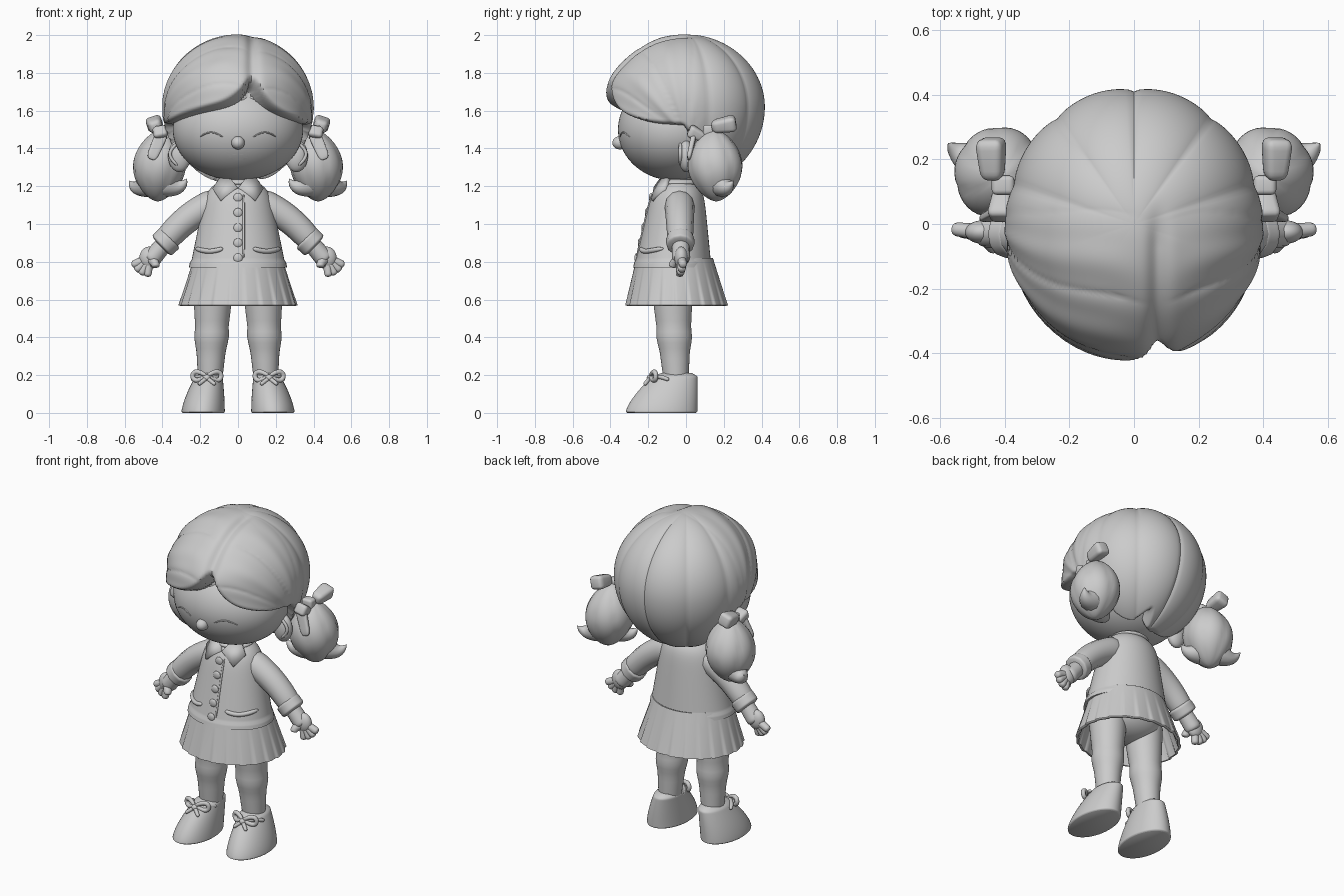
import bpy, bmesh, math
from mathutils import Vector, Matrix
from math import sin, cos, sqrt, pi, tau, exp, hypot, atan2

default_cube = bpy.data.objects.get("Cube")
if default_cube:
    bpy.data.objects.remove(default_cube)

clay = bpy.data.materials.new("plain_grey_clay")
clay.use_nodes = True
clay.diffuse_color = (.6, .6, .6, 1)
clay.node_tree.nodes["Principled BSDF"].inputs["Base Color"].default_value = clay.diffuse_color

# Parameter values from start to end, packed closer at both ends
STEPS = [(1 - cos(pi * k / 32)) / 2 for k in range(33)]


def select(ob):
    bpy.ops.object.select_all(action="DESELECT")
    ob.select_set(True)
    bpy.context.view_layer.objects.active = ob


def finish(ob, mirror):
    """Give the part its material, smooth shading and mirrored twin."""
    ob.data.materials.clear()
    ob.data.materials.append(clay)
    select(ob)
    bpy.ops.object.shade_smooth_by_angle(angle=math.radians(45))
    if mirror:
        ob.modifiers.new("mirror", "MIRROR").use_mirror_merge = False
    return ob


def from_bmesh(name, bm, mirror):
    bmesh.ops.recalc_face_normals(bm, faces=bm.faces)
    mesh = bpy.data.meshes.new(name)
    bm.to_mesh(mesh)
    bm.free()
    ob = bpy.data.objects.new(name, mesh)
    bpy.context.collection.objects.link(ob)
    return finish(ob, mirror)


def loft(name, low, high, size, profile, mirror=False, wave=None, lean=1, sides=48, caps=True):
    """Upright stack of ellipses whose scale follows a profile rule."""
    bm = bmesh.new()
    low, high = Vector(low), Vector(high)
    loops = []
    for t in STEPS:
        centre = low.lerp(high, t ** lean)
        centre.z = low.z + (high.z - low.z) * t
        loop = []
        for k in range(sides):
            a = tau * k / sides
            s = profile(t) * (wave(a, t) if wave else 1)
            loop.append(bm.verts.new(centre + Vector((size[0] * s * cos(a), size[1] * s * sin(a), 0))))
        loops.append(loop)
    for lower, upper in zip(loops, loops[1:]):
        for k in range(sides):
            bm.faces.new((lower[k - 1], lower[k], upper[k], upper[k - 1]))
    if caps:
        bm.faces.new(loops[0])
        bm.faces.new(loops[-1])
    return from_bmesh(name, bm, mirror)


def ball(name, centre, radii, mirror=False, shape=None, sides=32):
    bm = bmesh.new()
    bmesh.ops.create_uvsphere(bm, u_segments=sides, v_segments=sides * 3 // 4, radius=1)
    for v in bm.verts:
        p = shape(v.co) if shape else v.co
        v.co = Vector(centre) + Vector([a * b for a, b in zip(p, radii)])
    return from_bmesh(name, bm, mirror)


def arc(start, end, bend=(0, 0, 0)):
    """Points of a line that bows out by the bend vector at its middle."""
    return [Vector(start).lerp(Vector(end), t) + Vector(bend) * sin(pi * t) for t in STEPS]


def tube(name, points, first, last, mirror=False):
    """Round-ended sweep that tapers from the first radius to the last."""
    curve = bpy.data.curves.new(name, "CURVE")
    curve.dimensions, curve.bevel_depth, curve.bevel_resolution = "3D", 1, 4
    spline = curve.splines.new("POLY")
    spline.points.add(len(points) - 1)
    for q, p, t in zip(spline.points, points, STEPS):
        q.co = (*p, 1)
        q.radius = (first + (last - first) * t) * sqrt(1.001 - abs(2 * t - 1) ** 8)
    ob = bpy.data.objects.new(name, curve)
    bpy.context.collection.objects.link(ob)
    select(ob)
    bpy.ops.object.convert(target="MESH")
    return finish(bpy.context.object, mirror)


def pillow(name, centre, size, tilt=0, roll=0, taper=1, mirror=True):
    """Soft box, narrowed at its lower end."""
    bm = bmesh.new()
    bmesh.ops.create_cube(bm, size=1)
    for v in bm.verts:
        if v.co.z < 0:
            v.co.xy *= taper
    bmesh.ops.bevel(bm, geom=bm.edges[:], offset=.25, segments=4, profile=.5, affect="EDGES")
    turn = Matrix.Rotation(roll, 3, "Y") @ Matrix.Rotation(tilt, 3, "X")
    for v in bm.verts:
        v.co = Vector(centre) + turn @ Vector([a * b for a, b in zip(v.co, size)])
    return from_bmesh(name, bm, mirror)


def ease(a, b, t):
    t = min(1, max(0, (t - a) / (b - a)))
    return t * t * (3 - 2 * t)


# Head with a cut open smile
HEAD, HEAD_SIZE = Vector((0, -.06, 1.5)), Vector((.345, .3, .27))


def face(x, z):
    depth = sqrt(1 - (x / HEAD_SIZE.x) ** 2 - ((z - HEAD.z) / HEAD_SIZE.z) ** 2)
    return Vector((x, HEAD.y - HEAD_SIZE.y * depth, z))


head = ball("head", HEAD, HEAD_SIZE, sides=64)
cutter = ball("mouth_cutter", face(0, 1.385), (.06, .05, .06),
              shape=lambda p: Vector((p.x, p.y, min(p.z, p.x * p.x / 6))))
cutter.hide_render = True
cut = head.modifiers.new("mouth", "BOOLEAN")
cut.operation, cut.object = "DIFFERENCE", cutter
select(head)
bpy.ops.object.modifier_apply(modifier="mouth")
bpy.ops.object.shade_smooth_by_angle(angle=math.radians(45))
bpy.data.objects.remove(cutter)

pillow("upper_teeth", face(0, 1.378) + Vector((0, .02, 0)), (.08, .03, .025), mirror=False)
ball("nose", face(0, 1.43), (.035, .04, .035))
tube("closed_eye", [face(.08 + t / 8, 1.46 + sin(pi * t) / 40) for t in STEPS], .004, .004, True)
ball("ear", (.31, 0, 1.36), (.06, .04, .085), True)
tube("ear_rim", arc((.32, -.03, 1.31), (.32, -.03, 1.43), (.04, 0, 0)), .009, .009, True)

# Hair cap: ribbed shell that tucks inside the head below the fringe line
CROWN, PARTING = 1.62, .075


def fringe(x, y):
    u = hypot(x - PARTING, .02)
    droop = u ** 3 if x < PARTING else u / 3
    return 1.61 + exp(-14 * u) / 5 - droop - ease(-.02, .14, y) / 2


def hair_shape(d):
    p = Vector((d.x * .395, d.y * .42, d.z * (.38 if d.z > 0 else .42)))
    back = ease(-.08, .1, p.y)
    side = abs(p.x - PARTING)
    rib = (sqrt(abs(sin(5 * atan2(p.x, p.y)))) - 1) * ease(0, .35, hypot(p.x, p.y)) / 28
    sweep = atan2(-p.y, p.z + .15) + sin(12 * side) / 30
    lock = (sqrt(abs(sin(6 * sweep + 2 * side))) - .8) * ease(0, .15, side) / 30
    strand = sin(25 * sweep + 9 * side) * ease(0, .2, side) / 220
    groove = exp(-(side / .03) ** 2) * ease(-.05, .1, p.z) / 20
    brow = exp(-((p.z - .13) / .08) ** 2) * ease(.2, .4, -p.y) / 30
    swell = 1.01 + back * rib + (1 - back) * (lock + strand - groove) + brow
    tuck = ease(-.02, .035, p.z + CROWN - fringe(p.x, p.y))
    p *= swell * (.72 + .28 * sqrt(tuck))
    p.z = max(p.z, -.395)
    return p


ball("hair", (0, 0, CROWN), (1, 1, 1), shape=hair_shape, sides=180)

# Pigtails with flicked tips
loft("pigtail", (.425, .16, 1.12), (.405, .15, 1.5), (.135, .14), lambda t: .02 + abs(sin(pi * t)) ** .6,
     True, wave=lambda a, t: .97 + sqrt(abs(sin(3.5 * a + 2 * t))) / 18)
tube("outer_flick", arc((.45, .18, 1.22), (.575, .25, 1.23), (.02, 0, -.03)), .08, .003, True)
tube("inner_flick", arc((.4, .13, 1.22), (.27, .09, 1.24), (-.02, 0, -.03)), .08, .003, True)

# Hair bows
pillow("bow_knot", (.405, .12, 1.495), (.07, .06, .06))
pillow("bow_back_loop", (.44, .2, 1.525), (.09, .085, .13), -1.4, .3, .75)
pillow("bow_front_loop", (.41, .06, 1.475), (.08, .07, .1), 1.1, .2, .7)
pillow("bow_tail", (.43, .03, 1.415), (.07, .03, .16), -.2, -.4, .8)

# Neck and jacket with a rolled hem
HEM, COLLAR, WIDTH = Vector((0, -.07, .77)), Vector((0, -.04, 1.23)), Vector((.26, .21))


def jacket_profile(t):
    return (1 - .36 * t) * (1 - .45 * t ** 13) - ease(.06, .08, t) / 40


def chest(x, z):
    t = (z - HEM.z) / (COLLAR.z - HEM.z)
    rx, ry = WIDTH * jacket_profile(t)
    return Vector((x, HEM.lerp(COLLAR, t).y - ry * sqrt(1 - (x / rx) ** 2), z))


loft("neck", HEM.lerp(COLLAR, .8), COLLAR + Vector((0, 0, .1)), (.085, .08), lambda t: 1)
loft("jacket", HEM, COLLAR, WIDTH, jacket_profile)
loft("neckband", (0, -.04, 1.2), (0, -.04, 1.235), (.12, .11), lambda t: .8 + sin(pi * t) / 6)

# Collar flap, buttons, button strip and pocket lie on the jacket front
bm = bmesh.new()
corners = (chest(0, 1.19), chest(.09, 1.12), chest(.13, 1.18), Vector((.09, -.09, 1.24)), Vector((.03, -.13, 1.23)))
bm.faces.new([bm.verts.new(p) for p in corners])
cloth = from_bmesh("collar_flap", bm, True).modifiers.new("thickness", "SOLIDIFY")
cloth.thickness, cloth.offset = .03, 0
tube("button_strip", [chest(.03, .82 + .34 * t) for t in STEPS], .006, .006)
for k in range(5):
    z = .82 + k * .08
    ball("button", chest(0, z), (.024, .01, .024), sides=16)
tube("pocket_flap", [chest(.08 + t / 7, .87 - sin(pi * t) / 70) for t in STEPS], .013, .013, True)

# Sleeves, cuffs and hands
SHOULDER, WRIST = Vector((.09, -.035, 1.125)), Vector((.41, -.03, .88))
tube("sleeve", arc(SHOULDER, WRIST, (.015, 0, .025)), .083, .066, True)
tube("cuff", arc(SHOULDER.lerp(WRIST, .83) + Vector((0, 0, .01)), WRIST), .075, .074, True)
PALM = Vector((.47, -.025, .82))
tube("wrist", arc(WRIST - Vector((.04, 0, -.04)), PALM - Vector((0, 0, .02))), .045, .05, True)
ball("palm", PALM, (.052, .036, .06), True)
for k in range(4):
    a = .4 + k * .36
    reach = Vector((cos(a), .1 - k / 15, -sin(a))) * .1
    tube("finger", arc(PALM, PALM + reach), .025, .021, True)
tube("thumb", arc(PALM, PALM + Vector((-.035, -.05, -.05)), (-.01, -.01, 0)), .028, .02, True)


# Pleated hollow skirt over rounded hips
def pleat(a, t):
    u = a * 22 / tau % 1
    fold = .5 - u if u < .8 else 4 * u - 3.5
    return 1 + fold * (1 - t) / 28


skirt = loft("skirt", (0, -.05, .57), (0, -.06, .82), (.31, .27), lambda t: 1 - t / 4,
             wave=pleat, sides=220, caps=False)
skirt.modifiers.new("cloth", "SOLIDIFY").thickness = .015
ball("hips", (0, -.065, .7), (.21, .15, .12))

# Legs with sock tops, and rounded shoes that turn out at the toe
loft("leg", (.15, -.05, .1), (.13, -.075, .7), (.09, .093),
     lambda t: .64 + .58 * t + ease(.35, .5, t) * ease(.57, .53, t) / 12, True)
loft("shoe", (.185, -.13, 0), (.15, -.05, .21), (.115, .19),
     lambda t: (min(1, .95 + 2 * t) - .42 * t ** 1.5) * (1 - ease(.9, 1.05, t) / 3), True, lean=1.4)

# Shoe bows
KNOT = Vector((.165, -.19, .185))
ball("lace_knot", KNOT, (.02, .018, .018), True, sides=16)
for s in (-1, 1):
    loop = [KNOT + Vector((s * .075 * sin(pi * t), .03 * sin(pi * t), .01 + sin(tau * t) / 45)) for t in STEPS]
    tube("lace_loop", loop, .013, .013, True)
    tube("lace_end", arc(KNOT, KNOT + Vector((s * .045, -.03, -.035))), .012, .01, True)
    tube("lace_strap", arc(KNOT, KNOT + Vector((s * .08, .1, -.01)), (s * .01, 0, .01)), .011, .011, True)
